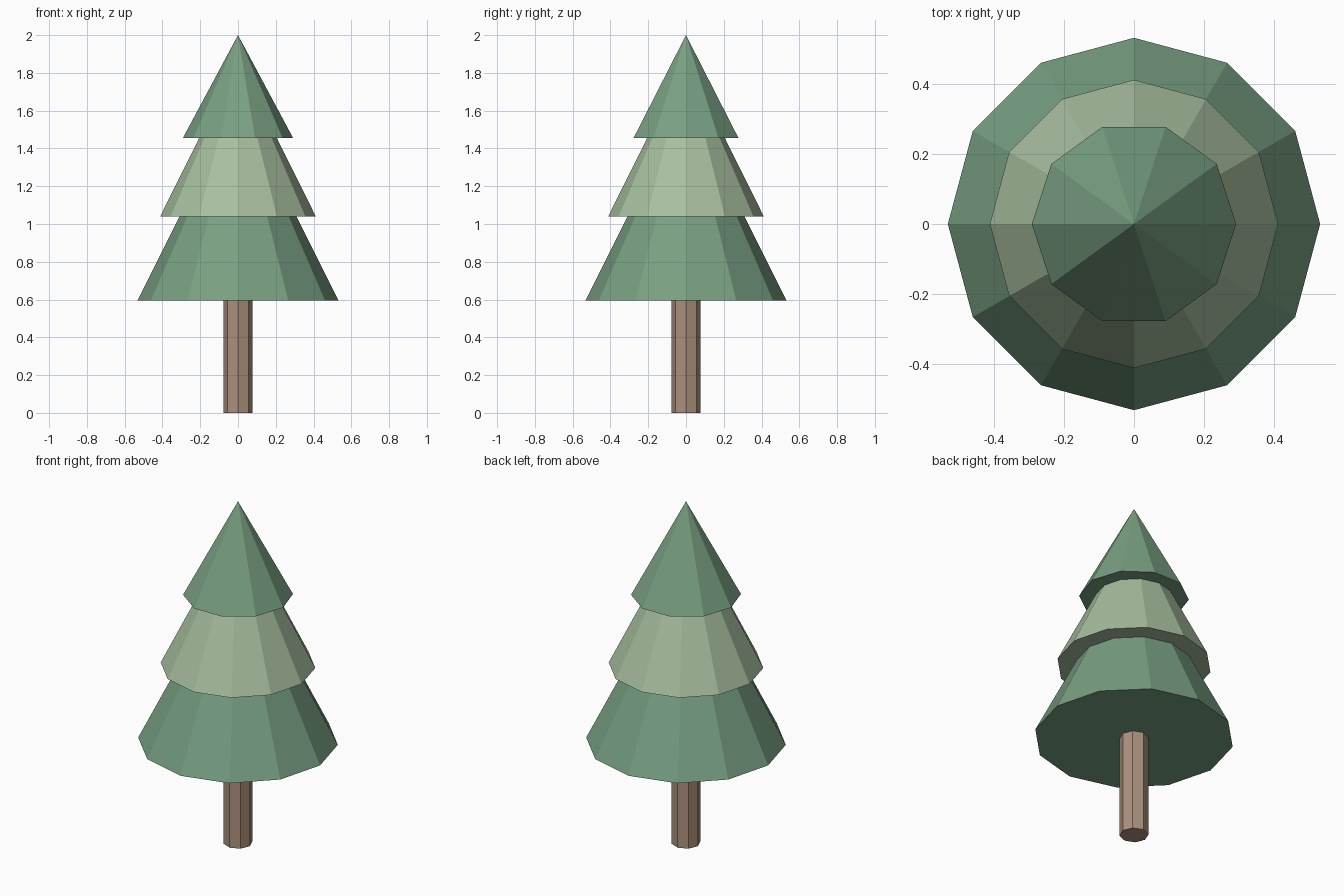
import bpy
import math

cube = bpy.data.objects.get("Cube")
if cube:
    bpy.data.objects.remove(cube, do_unlink=True)


def make_material(name, rgb):
    mat = bpy.data.materials.new(name)
    mat.use_nodes = True
    color = (*rgb, 1.0)
    mat.diffuse_color = color
    mat.node_tree.nodes["Principled BSDF"].inputs["Base Color"].default_value = color
    return mat


def make_cone(name, sides, radius, bottom, top, mat, top_radius=0.0):
    """Flat-shaded capped cone or prism with one corner on +x."""
    bpy.ops.mesh.primitive_cone_add(
        vertices=sides, radius1=radius, radius2=top_radius, depth=top - bottom,
        location=(0, 0, (bottom + top) / 2), rotation=(0, 0, -math.pi / 2))
    obj = bpy.context.object
    obj.name = name
    obj.data.materials.append(mat)
    return obj


dark_green = make_material("dark green", (0.19, 0.35, 0.225))
pale_green = make_material("pale green", (0.39, 0.52, 0.35))
brown = make_material("bark brown", (0.41, 0.285, 0.205))

# Octagonal trunk, ending just inside the foliage
make_cone("trunk", 8, 0.077, 0.0, 0.65, brown, top_radius=0.077)

# Three overlapping tiers of foliage
make_cone("lower_foliage", 12, 0.532, 0.595, 1.66, dark_green)
make_cone("middle_foliage", 12, 0.412, 1.04, 1.87, pale_green)
make_cone("upper_foliage", 10, 0.292, 1.455, 2.0, dark_green)
